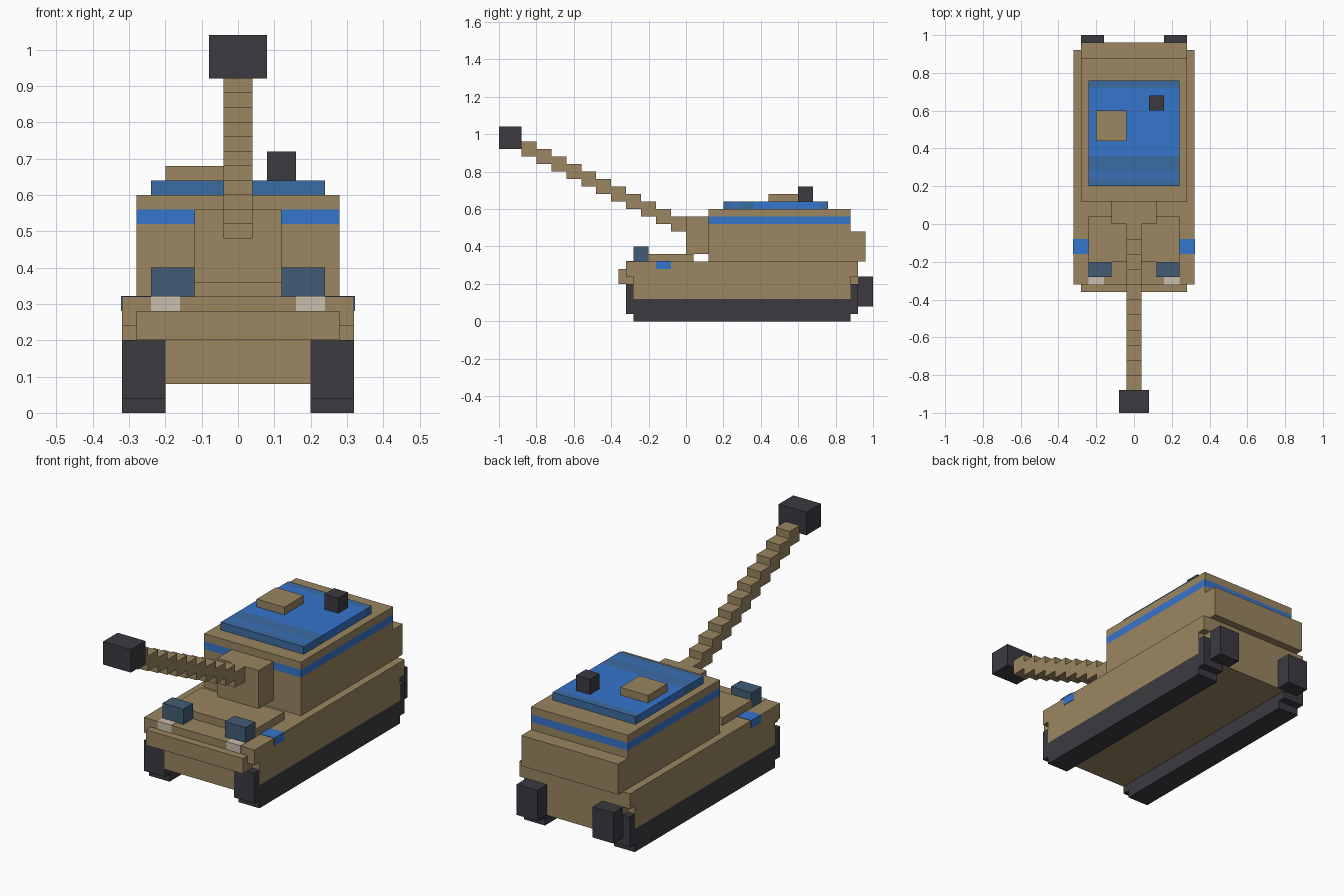
import bpy, bmesh

if "Cube" in bpy.data.objects:
    bpy.data.objects.remove(bpy.data.objects["Cube"])


def material(name, rgb):
    m = bpy.data.materials.new(name)
    lin = [(c / 255 / 12.92) if c < 11 else ((c / 255 + 0.055) / 1.055) ** 2.4 for c in rgb]
    m.diffuse_color = (*lin, 1)
    m.use_nodes = True
    m.node_tree.nodes["Principled BSDF"].inputs["Base Color"].default_value = m.diffuse_color
    return m


TAN = material("tan_armour", (155, 134, 96))
DARK = material("dark_rubber", (60, 58, 64))
BLUE = material("bright_blue", (53, 117, 204))
MID = material("mid_blue", (56, 112, 184))
DULL = material("dull_blue", (59, 108, 163))
SLATE = material("slate_blue", (66, 92, 117))
LAMP = material("pale_lamp", (200, 191, 174))


def boxes(name, mat, *ranges, mirror=False):
    """One object from boxes given as (x0, x1, y0, y1, z0, z1)."""
    items = list(ranges)
    if mirror:
        items += [(-b, -a, c, d, e, f) for a, b, c, d, e, f in ranges]
    bm = bmesh.new()
    for x0, x1, y0, y1, z0, z1 in items:
        for v in bmesh.ops.create_cube(bm, size=1)["verts"]:
            v.co = (x0 + (v.co.x + .5) * (x1 - x0),
                    y0 + (v.co.y + .5) * (y1 - y0),
                    z0 + (v.co.z + .5) * (z1 - z0))
    me = bpy.data.meshes.new(name)
    bm.to_mesh(me)
    bm.free()
    me.materials.append(mat)
    ob = bpy.data.objects.new(name, me)
    bpy.context.collection.objects.link(ob)
    return ob


# Hull: top deck, notched middle layer, belly between the tracks
boxes("hull_deck", TAN, (-.32, .32, -.32, .92, .24, .32))
boxes("hull_core", TAN, (-.28, .28, -.32, .92, .20, .24))
boxes("hull_belly", TAN, (-.20, .20, -.32, .92, .08, .20))
boxes("side_skirt", TAN, (.20, .32, -.28, .88, .12, .24), mirror=True)
boxes("nose_plate", TAN, (-.28, .28, -.36, -.32, .20, .28))
boxes("front_deck_plate", TAN, (-.24, .24, -.20, .04, .32, .36))

# Tracks with raised ends
boxes("track", DARK, (.20, .32, -.28, .88, 0, .12), (.20, .32, -.32, -.28, .04, .20),
      (.20, .32, .88, .92, .04, .20), mirror=True)
boxes("rear_canister", DARK, (.16, .28, .92, 1, .08, .24), mirror=True)

# Front fittings and thin painted patches on the hull
boxes("front_lamp_guard", SLATE, (.12, .24, -.28, -.20, .32, .40), mirror=True)
boxes("headlight", LAMP, (.16, .24, -.322, -.28, .28, .322), mirror=True)
boxes("side_marker", BLUE, (.24, .322, -.16, -.08, .28, .322), mirror=True)

# Turret with a stripe all round
boxes("turret_body", TAN, (-.28, .28, .12, .88, .32, .52))
boxes("turret_stripe", BLUE, (-.28, .28, .12, .88, .52, .56))
boxes("turret_roof", TAN, (-.28, .28, .12, .88, .56, .60))
boxes("turret_bustle", TAN, (-.28, .28, .88, .96, .32, .48))
boxes("gun_mantlet", TAN, (-.12, .12, 0, .12, .36, .56))

# Roof panel in bands
for i, (y0, y1, mat) in enumerate([(.20, .24, DULL), (.24, .28, MID), (.28, .36, DULL),
                                   (.36, .72, BLUE), (.72, .76, DULL)]):
    boxes(f"roof_panel_band_{i + 1}", mat, (-.24, .24, y0, y1, .60, .64))
boxes("hatch", TAN, (-.20, -.04, .44, .60, .64, .68))
boxes("periscope", DARK, (.08, .16, .60, .68, .64, .72))

# Stepped gun barrel and muzzle
boxes("gun_barrel", TAN, *[(-.04, .04, -.88 + .08 * i, -.80 + .08 * i,
                            .88 - .04 * i, .96 - .04 * i) for i in range(11)])
boxes("muzzle", DARK, (-.08, .08, -1, -.88, .92, 1.04))
# Part of the barrel's last step below the muzzle is hidden only from above
